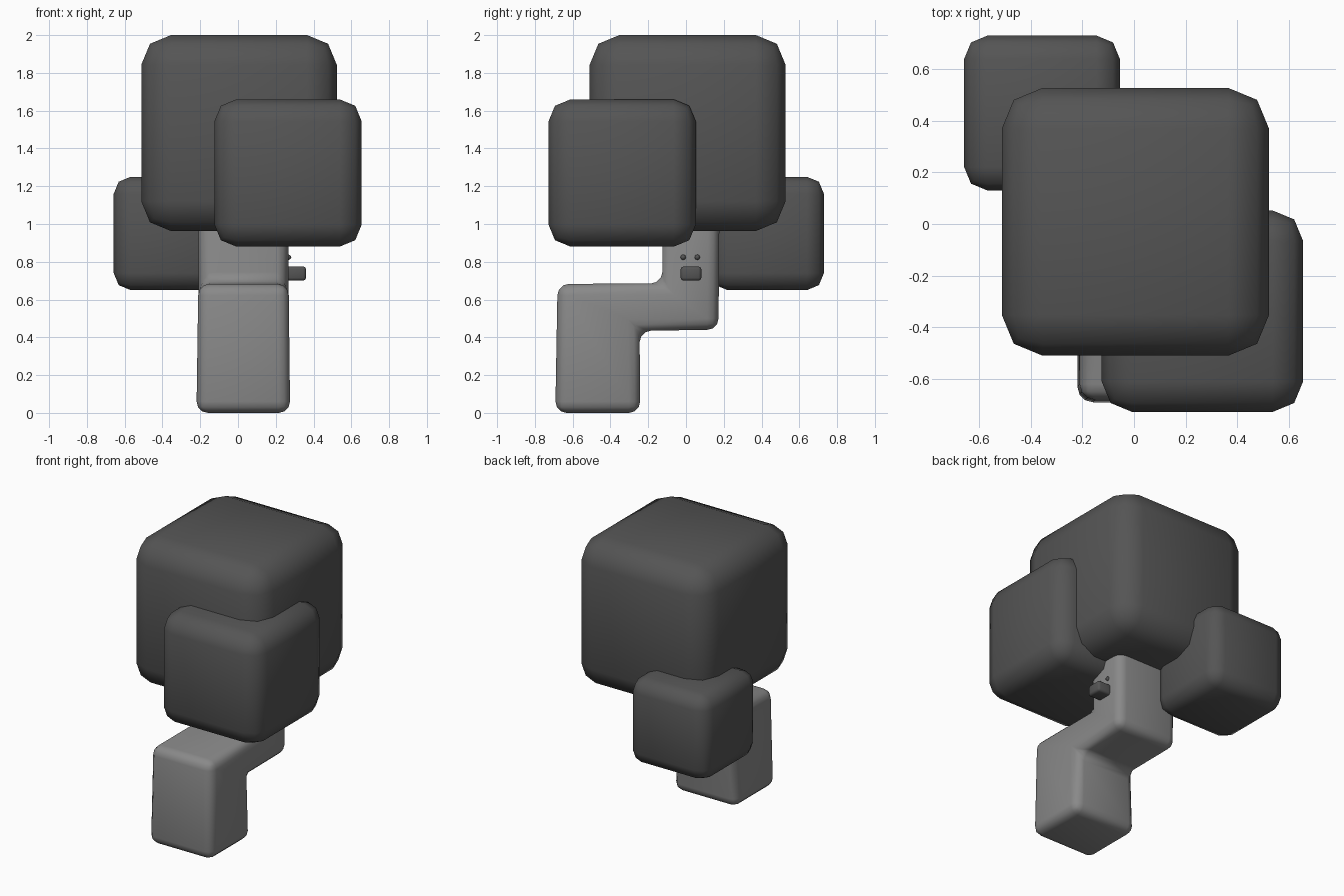
import bpy, bmesh, math

if "Cube" in bpy.data.objects:
    bpy.data.objects.remove(bpy.data.objects["Cube"])


def material(name, shade):
    m = bpy.data.materials.new(name)
    m.diffuse_color = (shade, shade, shade, 1)
    m.use_nodes = True
    m.node_tree.nodes["Principled BSDF"].inputs["Base Color"].default_value = m.diffuse_color
    return m


dark = material("dark_grey", 0.09)
light = material("light_grey", 0.25)


def finish(name, bm, mat, bevel=0, segments=2):
    bmesh.ops.recalc_face_normals(bm, faces=bm.faces)
    me = bpy.data.meshes.new(name)
    bm.to_mesh(me)
    bm.free()
    me.materials.append(mat)
    ob = bpy.data.objects.new(name, me)
    bpy.context.collection.objects.link(ob)
    bpy.ops.object.select_all(action='DESELECT')
    bpy.context.view_layer.objects.active = ob
    ob.select_set(True)
    if bevel:
        mod = ob.modifiers.new("round", 'BEVEL')
        mod.width = bevel
        mod.segments = segments
        mod.limit_method = 'ANGLE'
        mod.angle_limit = math.radians(30)
        bpy.ops.object.modifier_apply(modifier=mod.name)
    bpy.ops.object.shade_smooth_by_angle(angle=math.radians(60))
    return ob


def rounded_box(name, lo, hi, bevel, mat):
    bm = bmesh.new()
    bmesh.ops.create_cube(bm, size=1)
    for v in bm.verts:
        v.co = [(a + b) / 2 + c * (b - a) for a, b, c in zip(lo, hi, v.co)]
    return finish(name, bm, mat, bevel)


# Three rounded leaf blocks
rounded_box("leaves_large", (-0.512, -0.51, 0.963), (0.523, 0.527, 2.0), 0.157, dark)
rounded_box("leaves_medium", (-0.125, -0.728, 0.88), (0.655, 0.052, 1.66), 0.117, dark)
rounded_box("leaves_small", (-0.658, 0.13, 0.65), (-0.055, 0.73, 1.25), 0.09, dark)

# Stepped trunk: side profile (y, z) extruded across x
profile = [(-0.692, 0.005), (-0.242, 0.005), (-0.246, 0.435), (0.172, 0.44),
           (0.178, 1.2), (-0.125, 1.2), (-0.125, 0.685), (-0.68, 0.683)]
bm = bmesh.new()
face = bm.faces.new([bm.verts.new((-0.21, y, z)) for y, z in profile])
side = bmesh.ops.extrude_face_region(bm, geom=[face])
for v in side["geom"]:
    if isinstance(v, bmesh.types.BMVert):
        v.co.x = 0.268
for v in bm.verts:
    if v.co.z < 0.1:
        v.co.z = 0
        v.co.x += 0.008 if v.co.x > 0 else -0.01
finish("trunk", bm, light, 0.06, 3)

# Small stub and two dots on the right side of the trunk
rounded_box("branch_stub", (0.2, -0.028, 0.70), (0.36, 0.081, 0.775), 0.015, dark)
for i, y in enumerate((-0.015, 0.06)):
    bm = bmesh.new()
    bmesh.ops.create_uvsphere(bm, u_segments=8, v_segments=6, radius=0.014)
    bmesh.ops.translate(bm, verts=bm.verts, vec=(0.268, y, 0.824))
    finish("dot_%d" % (i + 1), bm, dark)
